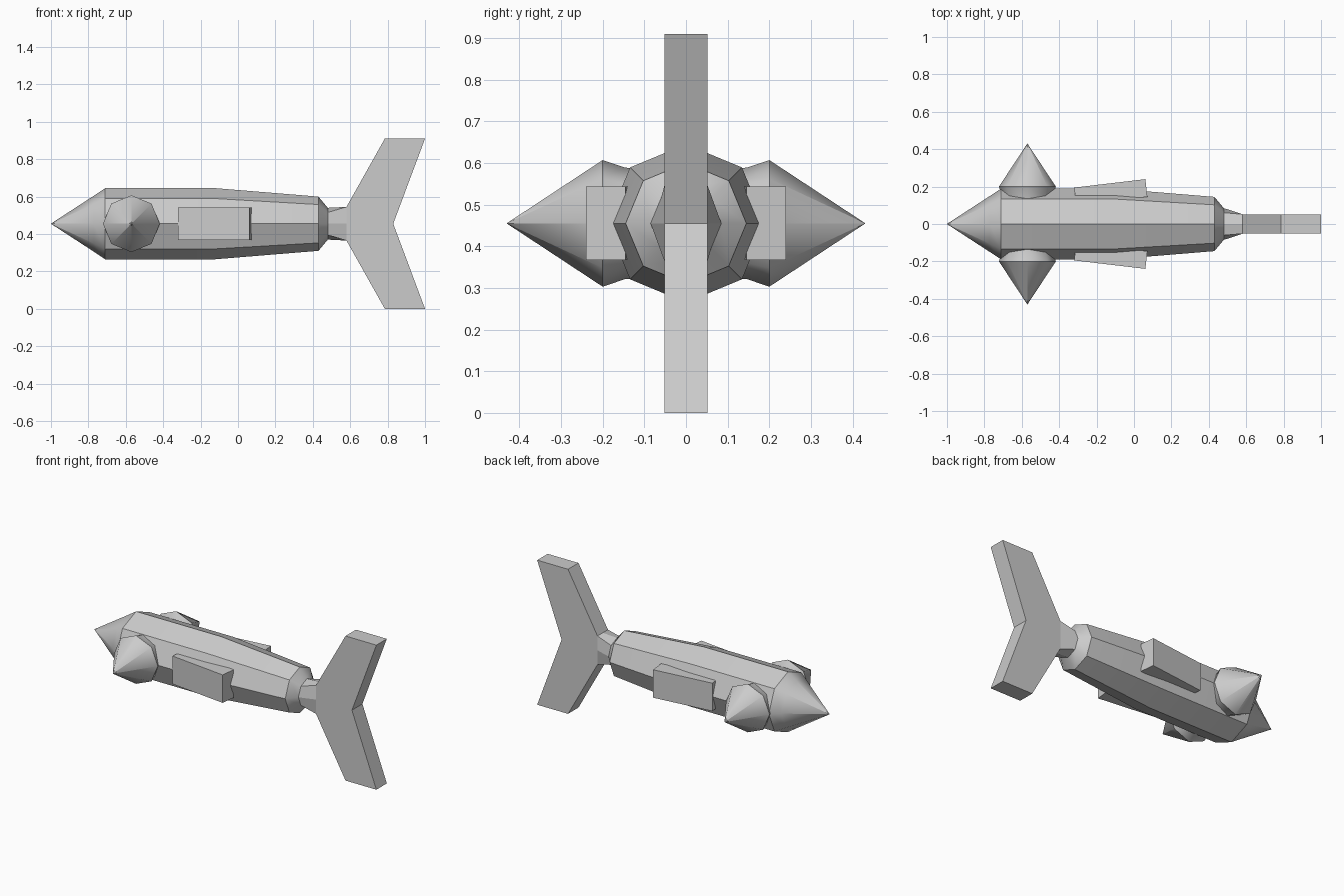
import bpy, bmesh
from math import cos, sin, pi, atan2
from mathutils import Vector, Matrix

if "Cube" in bpy.data.objects:
    bpy.data.objects.remove(bpy.data.objects["Cube"])

ZC = 0.455  # height of the body axis


def finish(name, bm, smooth=None):
    bmesh.ops.remove_doubles(bm, verts=bm.verts, dist=1e-5)
    bmesh.ops.recalc_face_normals(bm, faces=bm.faces)
    me = bpy.data.meshes.new(name)
    bm.to_mesh(me)
    bm.free()
    ob = bpy.data.objects.new(name, me)
    bpy.context.collection.objects.link(ob)
    if smooth is not None:
        for o in bpy.context.selected_objects:
            o.select_set(False)
        bpy.context.view_layer.objects.active = ob
        ob.select_set(True)
        bpy.ops.object.shade_smooth_by_angle(angle=smooth)
    return ob


def octagon(x, r):
    return [Vector((x, r * cos(k * pi / 4), ZC + r * sin(k * pi / 4))) for k in range(8)]


def loft(name, rings, smooth=None, matrix=None):
    bm = bmesh.new()
    loops = [[bm.verts.new(p) for p in ring] for ring in rings]
    for a, b in zip(loops, loops[1:]):
        for k in range(8):
            j = (k + 1) % 8
            bm.faces.new((a[k], a[j], b[j], b[k]))
    bm.faces.new(loops[0])
    bm.faces.new(loops[-1])
    if matrix:
        bm.transform(matrix)
    return finish(name, bm, smooth)


# Eight-sided body tapering to the tail
loft("body", [octagon(x, r) for x, r in
              ((-0.71, 0.19), (-0.12, 0.19), (0.43, 0.145), (0.48, 0.085))], 0.6)

# Pointed nose
loft("nose", [octagon(x, r) for x, r in
              ((-1.0, 0.0005), (-0.77, 0.15), (-0.71, 0.19))], 0.85)

# Stem blending the round body end into the flat tail
w, h = 0.052, 0.09
flat = [Vector((0.58, y, ZC + z)) for y, z in
        ((w, 0), (w, h), (0, h), (-w, h), (-w, 0), (-w, -h), (0, -h), (w, -h))]
loft("tail_stem", [octagon(0.48, 0.085), flat])

# Forked tail fin
upper = [(0.58, h), (0.785, 0.455), (1.0, 0.455), (0.83, 0.0)]
outline = upper + [(x, -z) for x, z in reversed(upper[:3])]
bm = bmesh.new()
face = bm.faces.new([bm.verts.new((x, -w, ZC + z)) for x, z in outline])
ext = bmesh.ops.extrude_face_region(bm, geom=[face])
bmesh.ops.translate(bm, vec=(0, 2 * w, 0),
                    verts=[v for v in ext["geom"] if isinstance(v, bmesh.types.BMVert)])
finish("tail_fin", bm)

for side, s in (("left", 1), ("right", -1)):
    # Conical eyes pointing sideways
    turn = (Matrix.Translation((-0.57, 0, ZC)) @ Matrix.Rotation(s * pi / 2, 4, "Z")
            @ Matrix.Translation((0, 0, -ZC)))
    loft(side + "_eye", [octagon(x, r) for x, r in
                         ((0.43, 0.0005), (0.2, 0.152), (0.147, 0.134), (0.1, 0.13))],
         0.85, turn)

    # Slanted block fins on the flanks
    bm = bmesh.new()
    bmesh.ops.create_cube(bm, size=1)
    bm.transform(Matrix.Translation((-0.124, s * 0.17, ZC))
                 @ Matrix.Rotation(s * atan2(0.045, 0.38), 4, "Z")
                 @ Matrix.Diagonal((0.383, 0.095, 0.176, 1)))
    finish(side + "_side_fin", bm)
